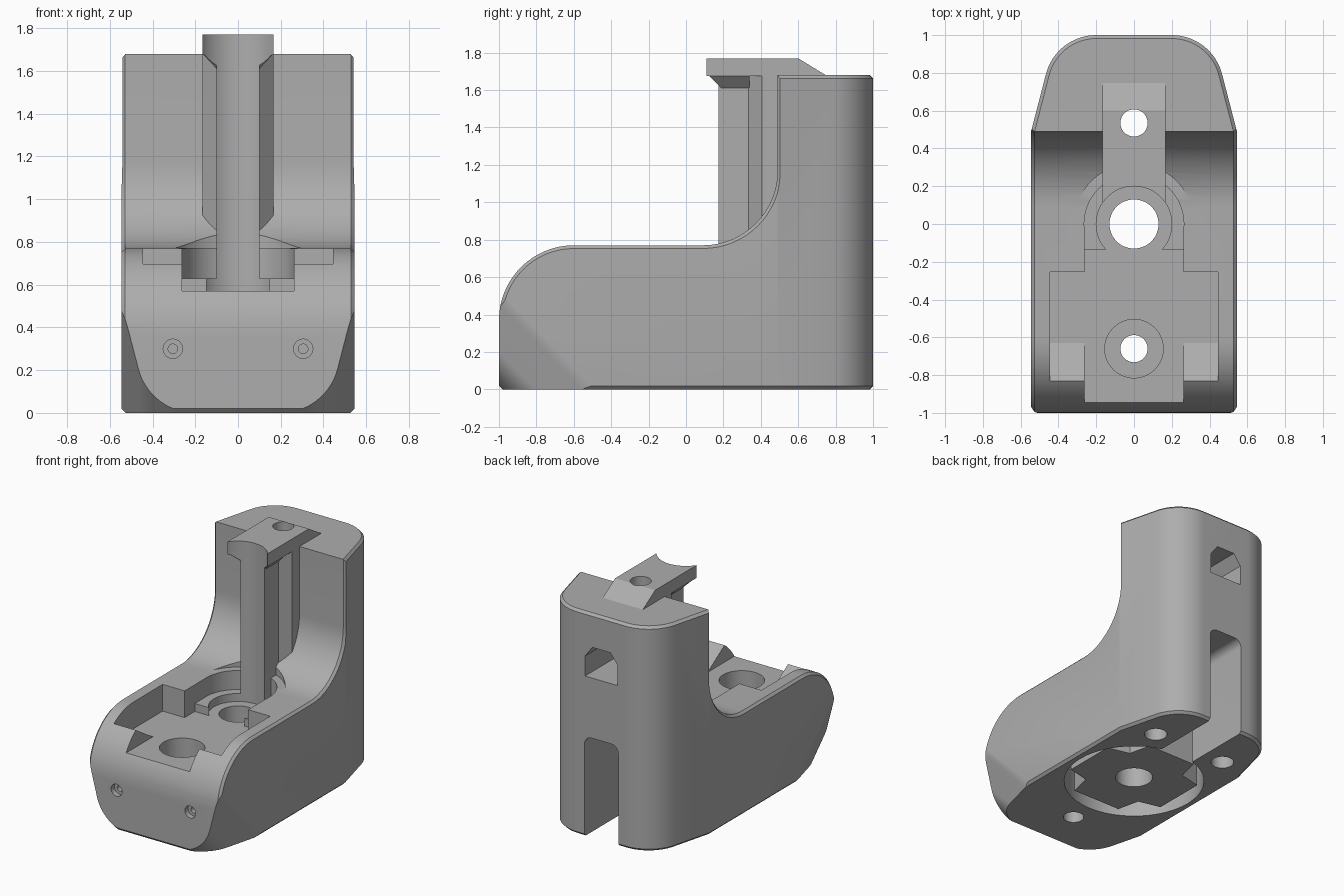
import bpy, bmesh, math
from math import cos, sin, radians

old = bpy.data.objects.get("Cube")
if old:
    bpy.data.objects.remove(old, do_unlink=True)

grey = bpy.data.materials.new("plain grey")
grey.use_nodes = True
tone = (0.42, 0.42, 0.42, 1)
grey.diffuse_color = tone
grey.node_tree.nodes["Principled BSDF"].inputs["Base Color"].default_value = tone


def finish(bm, name):
    bmesh.ops.recalc_face_normals(bm, faces=bm.faces)
    mesh = bpy.data.meshes.new(name)
    bm.to_mesh(mesh)
    bm.free()
    mesh.materials.append(grey)
    ob = bpy.data.objects.new(name, mesh)
    bpy.context.collection.objects.link(ob)
    return ob


def prism(name, pts, axis, lo, hi, chamfer=0, shear=0):
    """Extrude a 2D outline along an axis, optionally chamfering its two ends."""
    place = {"x": lambda a, b, t: (t, a, b),
             "y": lambda a, b, t: (a, t, b),
             "z": lambda a, b, t: (a, b, t)}[axis]
    bm = bmesh.new()
    ends = [[bm.verts.new(place(a, b, t)) for a, b in pts] for t in (lo, hi)]
    caps = [bm.faces.new(ring) for ring in ends]
    n = len(pts)
    for i in range(n):
        j = (i + 1) % n
        bm.faces.new((ends[0][i], ends[0][j], ends[1][j], ends[1][i]))
    bmesh.ops.recalc_face_normals(bm, faces=bm.faces)
    if chamfer:
        rims = [e for f in caps for e in f.edges]
        bmesh.ops.bevel(bm, geom=rims, offset=chamfer, segments=1, affect="EDGES")
    for v in bm.verts:
        v.co.z -= shear * (v.co.y + 1)
    return finish(bm, name)


def hull(name, pts):
    bm = bmesh.new()
    for p in pts:
        bm.verts.new(p)
    bmesh.ops.convex_hull(bm, input=bm.verts)
    return finish(bm, name)


def arc(cx, cy, r, a0, a1, n=16):
    steps = [radians(a0 + (a1 - a0) * i / n) for i in range(n + 1)]
    return [(cx + r * cos(a), cy + r * sin(a)) for a in steps]


def mirrored(half):
    return half + [(-x, y) for x, y in reversed(half)]


def block(x, y0, y1, z0, z1):
    return prism("block", [(y0, z0), (y1, z0), (y1, z1), (y0, z1)], "x", -x, x)


def rod(x, y, r, z0, z1, axis="z"):
    return prism("rod", arc(x, y, r, 0, 360, 48)[:-1], axis, z0, z1)


def combine(target, tool, operation="DIFFERENCE"):
    mod = target.modifiers.new("combine", "BOOLEAN")
    mod.operation = operation
    mod.solver = "EXACT"
    mod.object = tool
    bpy.context.view_layer.objects.active = target
    bpy.ops.object.modifier_apply(modifier=mod.name)
    bpy.data.objects.remove(tool, do_unlink=True)


# L-shaped body from its side profile
side = ([(1.1, -0.1), (-0.88, -0.1), (-1, 0.02)]
        + arc(-0.6, 0.37, 0.4, 180, 90)
        + arc(0.09, 1.17, 0.4, 270, 360)
        + [(0.49, 1.8), (1.1, 1.8)])
body = prism("bracket_body", side, "x", -0.546, 0.546, chamfer=0.018)

# Tapered, rounded back corners, and the same outline slanting under the front
nose = arc(0.2, 0.725, 0.275, 14.5, 90)
plan = mirrored([(0.545, -1.1), (0.545, 0.49)] + nose)
combine(body, prism("plan", plan, "z", 0, 1.68, chamfer=0.018), "INTERSECT")
under = [(x, 1 - y) for x, y in mirrored([(1.58, -3.51)] + nose)]
combine(body, prism("under", under, "y", -1.2, 1.2, shear=1), "INTERSECT")

# Top pocket with ramped side wings and a central channel
wings = [(-0.255, 0.57), (-0.63, 0.57), (-0.95, 0.771), (-0.95, 1), (-0.255, 1)]
combine(body, prism("wings", wings, "x", -0.445, 0.445))
combine(body, block(0.263, -1.1, -0.135, 0.57, 1.01))
combine(body, block(0.263, -0.2, 0, 0.63, 1.02))
combine(body, rod(0, 0, 0.264, 0.63, 1.03))
combine(body, rod(0, 0, 0.32, 0.772, 1.04))
combine(body, rod(0, 0, 0.2, 0.57, 1.05))

# Round cavity underneath with a cross-shaped core
combine(body, rod(0, 0, 0.49, -0.1, 0.4))
arm, reach = 0.2, 0.41
quarter = [(reach, -arm), (reach, arm), (0.24, 0.24)]
cross = []
for k in range(4):
    c, s = cos(k * math.pi / 2), sin(k * math.pi / 2)
    cross += [(x * c - y * s, x * s + y * c) for x, y in quarter]
combine(body, prism("core", cross, "z", 0.03, 0.45), "UNION")

# Upright post, flared into the wall, with a clamp bar on top
section = mirrored([(0.1, 0.1), (0.1, 0.335), (0.165, 0.405), (0.165, 0.6)])
post = prism("post", section, "z", 0.55, 1.7)
bar = [(0.1, 1.675), (0.1, 1.77), (0.6, 1.77), (0.755, 1.675), (0.7, 1.64),
       (0.45, 1.64), (0.45, 1.675)]
flare = [(s * x, y, z) for s in (-1, 1)
         for x, y, z in ((0.165, 0.12, 1.68), (0.165, 0.34, 1.68),
                         (0.1, 0.19, 1.61), (0.1, 0.34, 1.61))]
combine(post, hull("flare", flare), "UNION")
combine(post, prism("bar", bar, "x", -0.166, 0.166), "UNION")
combine(post, rod(0, 0, 0.2, 0.5, 1.9))
combine(body, post, "UNION")

# Bores: centre, clamp screw, front counterbore, underside pair
combine(body, rod(0, 0, 0.13, -0.1, 0.9))
combine(body, rod(0, 0.535, 0.072, -0.1, 1.9))
combine(body, rod(0, -0.66, 0.072, -0.1, 0.9))
combine(body, rod(0, -0.66, 0.155, 0.3, 0.9))
for x in (-0.305, 0.305):
    combine(body, rod(x, 0.6, 0.08, -0.1, 0.3))
    combine(body, rod(x, 0.3, 0.045, -1.1, -0.96, "y"))
    combine(body, rod(x, 0.3, 0.022, -1.1, -0.8, "y"))

# Back slot and nut window
slot = mirrored([(0.14, -0.1)] + arc(0.08, 0.69, 0.06, 0, 90, 8))
combine(body, prism("slot", slot, "y", 0.45, 1.1))
window = mirrored([(0.135, 1.2), (0.135, 1.35), (0.075, 1.43)])
combine(body, prism("window", window, "y", 0.42, 1.1))

# Smooth curved faces, sharp edges kept
bpy.ops.object.select_all(action="DESELECT")
body.select_set(True)
bpy.context.view_layer.objects.active = body
bpy.ops.object.shade_smooth_by_angle(angle=radians(25))
